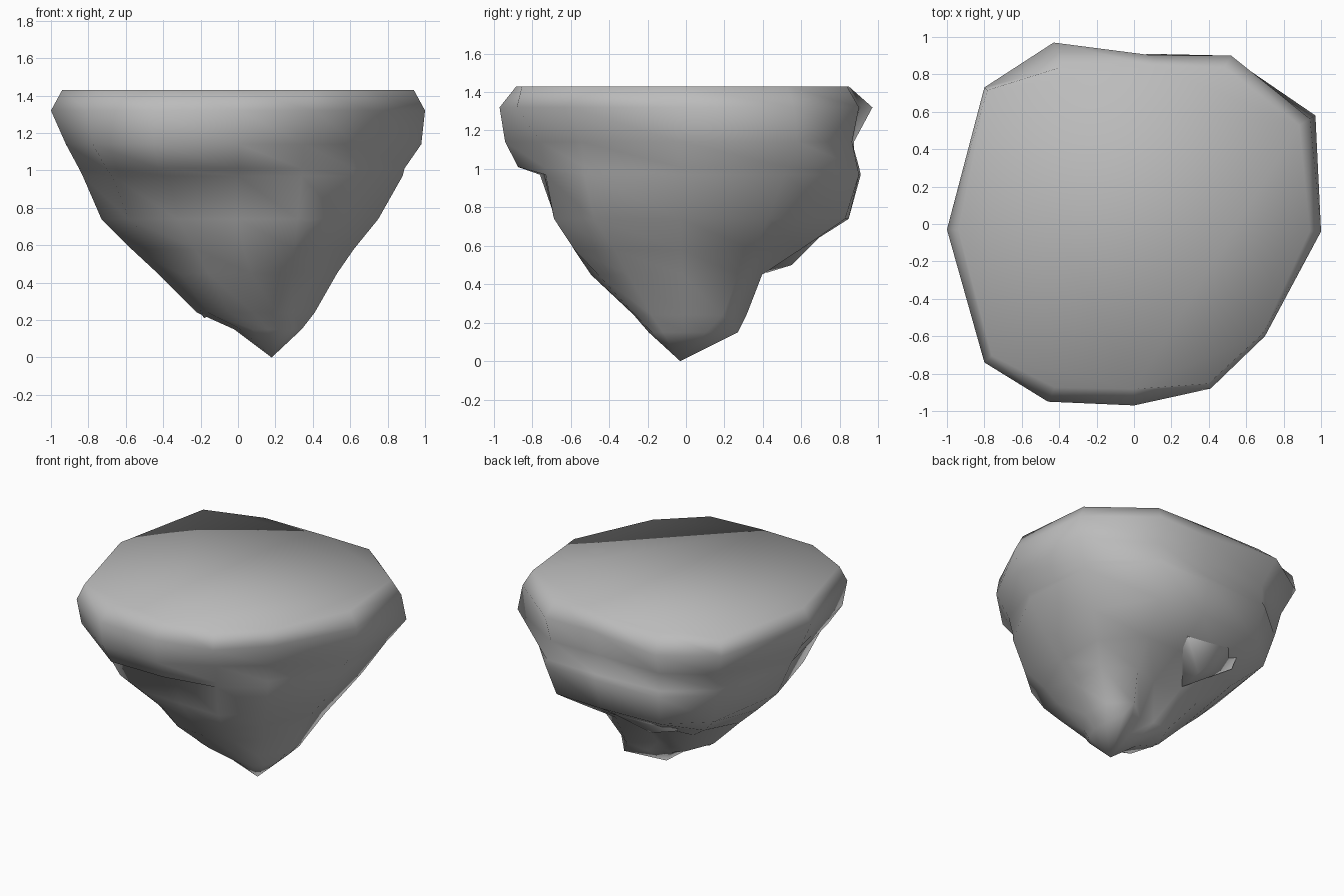
import bpy
import bmesh

cube = bpy.data.objects.get("Cube")
if cube:
    bpy.data.objects.remove(cube)

# Single stone colour
stone = bpy.data.materials.new("grey_stone")
stone.use_nodes = True
GREY = (0.5, 0.5, 0.5, 1)
stone.diffuse_color = GREY
stone.node_tree.nodes["Principled BSDF"].inputs["Base Color"].default_value = GREY


def finish(bm, name):
    """Turn a bmesh into a smooth stone object."""
    bmesh.ops.recalc_face_normals(bm, faces=bm.faces)
    for face in bm.faces:
        face.smooth = True
    mesh = bpy.data.meshes.new(name)
    bm.to_mesh(mesh)
    bm.free()
    mesh.materials.append(stone)
    obj = bpy.data.objects.new(name, mesh)
    bpy.context.collection.objects.link(obj)


def hull(name, points):
    """Rocky lump wrapped around a few corner points."""
    bm = bmesh.new()
    for point in points:
        bm.verts.new(point)
    result = bmesh.ops.convex_hull(bm, input=bm.verts)
    loose = [v for v in result["geom_interior"] if isinstance(v, bmesh.types.BMVert)]
    bmesh.ops.delete(bm, geom=loose, context='VERTS')
    finish(bm, name)


# Plan outline of the rim, counter-clockwise from the -x corner
OUTLINE = [(-1, -.03), (-.8, -.74), (-.46, -.95), (0, -.97), (.41, -.88), (.7, -.6),
           (1, -.04), (.97, .58), (.52, .9), (.11, .9), (-.43, .97), (-.8, .73)]

# Rings from the rim down: height, sideways drift, outline scale per corner
RINGS = [
    (1.43, 0, [.94, .95, .92, .91, .97, .98, .94, .91, .93, .94, .87, .98]),
    (1.32, 0, [1, 1, 1, 1, 1, 1, 1, .97, 1, 1, 1, 1]),
    (1.14, 0, [.92, .97, .98, .97, .86, .91, .98, 1, .96, .96, .9, .91]),
    (1.01, 0, [.85, .88, .92, .9, .84, .88, .89, .91, .99, 1, .9, .88]),
    (.97, 0, [.83, .84, .8, .76, .83, .88, .88, .88, 1, 1.01, .92, .87]),
    (.74, 0, [.73, .73, .7, .7, .78, .8, .75, .74, .92, .94, .85, .8]),
    (.58, .03, [.6, .56, .56, .6, .66, .62, .59, .6, .66, .66, .6, .62]),
    (.45, .07, [.5, .48, .5, .51, .52, .5, .46, .47, .44, .38, .38, .45]),
    (.24, .08, [.3, .3, .28, .28, .3, .3, .33, .33, .35, .2, .2, .27]),
    (.15, .16, [.18, .18, .18, .2, .2, .2, .18, .18, .3, .2, .1, .15]),
]

# Main rock: flat-topped body with an overhanging lip, tapering to an off-centre tip
bm = bmesh.new()
loops = [[bm.verts.new((x * s + drift, y * s, z)) for (x, y), s in zip(OUTLINE, scales)]
         for z, drift, scales in RINGS]
count = len(OUTLINE)
for upper, lower in zip(loops, loops[1:]):
    for i in range(count):
        j = (i + 1) % count
        bm.faces.new((upper[i], lower[i], lower[j], upper[j]))
bm.faces.new(loops[0])
tip = bm.verts.new((.18, -.03, 0))
for i in range(count):
    bm.faces.new((loops[-1][i], tip, loops[-1][(i + 1) % count]))
finish(bm, "main_rock")

# Short spur hanging beside the tip
hull("side_spur", [(-.18, -.02, .21), (-.05, -.04, .28), (-.2, -.12, .25),
                   (-.2, .08, .26), (-.3, 0, .36), (0, 0, .45)])

# Low shelf bulging out under the back
hull("back_shelf", [(-.1, .42, .46), (-.1, .55, .5), (.1, .62, .6), (-.35, .6, .6),
                    (.3, .82, .77), (-.3, .82, .77), (0, 0, .5), (0, .5, .9)])
